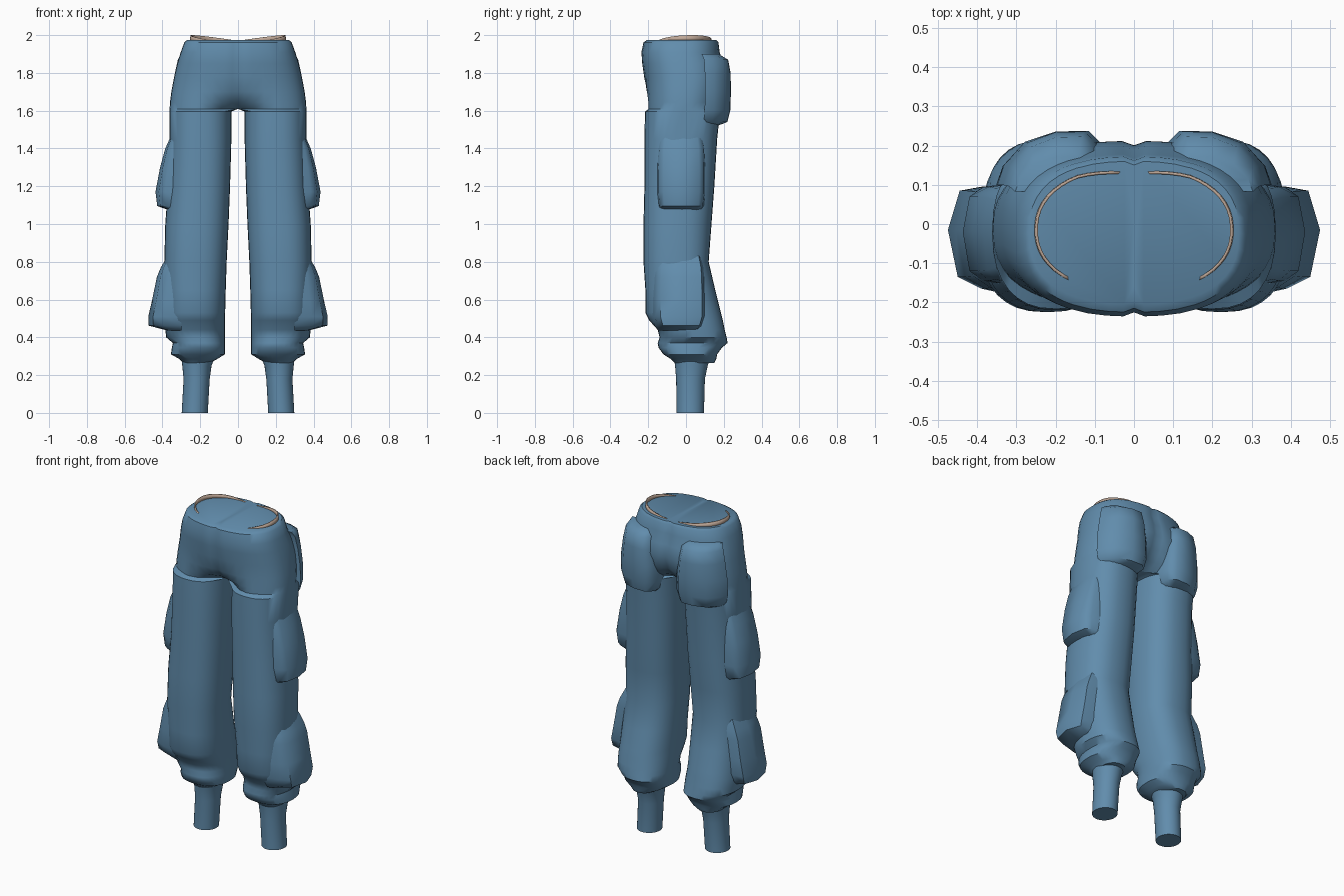
import bpy, bmesh, math

N = 32


def material(name, rgb):
    m = bpy.data.materials.new(name)
    m.diffuse_color = (*rgb, 1)
    return m


DENIM = material("denim blue", (0.12, 0.265, 0.415))
SKIN = material("tan", (0.52, 0.39, 0.31))


def spow(v, e):
    return math.copysign(abs(v) ** e, v)


def leg_ring(z, x0, x1, y0, y1, p=2.4):
    """Rounded oval section between the given limits."""
    pts = []
    for i in range(N):
        t = 2 * math.pi * i / N
        pts.append(((x0 + x1) / 2 + (x1 - x0) / 2 * spow(math.cos(t), 2 / p),
                    (y0 + y1) / 2 + (y1 - y0) / 2 * spow(math.sin(t), 2 / p), z))
    return pts


def hip_ring(z, w, y0, y1, dip, p=2.5):
    """Half of the hip section, flat against x = 0; dip narrows the middle."""
    pts, cx = [], w * 0.55
    yc, h = (y0 + y1) / 2, (y1 - y0) / 2
    for i in range(N):
        t = 2 * math.pi * i / N
        c, s = math.cos(t), math.sin(t)
        x = cx + (w - cx) * c if c >= 0 else max(0.0, cx + 1.5 * cx * c)
        y = max(0.0, 1 - (x / w) ** p) ** (1 / p)
        if x < cx:
            k = x / cx
            y *= dip + (1 - dip) * k * k * (3 - 2 * k)
        if x == 0:
            y *= min(1, abs(s) / 0.745)
        pts.append((x, yc + h * math.copysign(y, s) if abs(s) > 1e-6 else yc, z))
    return pts


def finish(name, bm, mat, angle=40):
    me = bpy.data.meshes.new(name)
    bm.to_mesh(me)
    bm.free()
    ob = bpy.data.objects.new(name, me)
    bpy.context.collection.objects.link(ob)
    me.materials.append(mat)
    bpy.ops.object.select_all(action='DESELECT')
    bpy.context.view_layer.objects.active = ob
    ob.select_set(True)
    bpy.ops.object.shade_smooth_by_angle(angle=math.radians(angle))
    mod = ob.modifiers.new("mirror", 'MIRROR')
    mod.use_clip = True
    mod.merge_threshold = 0.0005
    return ob


def loft(name, rings, mat, angle=40):
    """Skin rings from bottom to top, leaving the centre plane open."""
    bm = bmesh.new()
    vs = [[bm.verts.new(p) for p in r] for r in rings]
    n = len(rings[0])
    for a, b in zip(vs, vs[1:]):
        for i in range(n):
            j = (i + 1) % n
            quad = (a[i], a[j], b[j], b[i])
            if any(v.co.x > 1e-6 for v in quad):
                bm.faces.new(quad)
    bm.faces.new(vs[0][::-1])
    bm.faces.new(vs[-1])
    return finish(name, bm, mat, angle)


def pocket(name, base, profile, rings):
    """Bulging pocket: one outline scaled about a buried base point."""
    bx, by = base
    loft(name, [[(bx + (x - bx) * sx, by + (y - by) * sy, z) for x, y in profile]
                for z, sx, sy in rings], DENIM, 50)


# Trousers: baggy legs gathered at the cuff, joined into the hips
legs = [leg_ring(*r) for r in (
    (0.265, 0.15, 0.29, -0.06, 0.15),
    (0.285, 0.11, 0.31, -0.08, 0.16),
    (0.31, 0.07, 0.355, -0.12, 0.165),
    (0.345, 0.07, 0.35, -0.145, 0.19),
    (0.37, 0.07, 0.345, -0.15, 0.22),
    (0.40, 0.07, 0.38, -0.14, 0.215),
    (0.44, 0.07, 0.385, -0.15, 0.205),
    (0.49, 0.07, 0.39, -0.195, 0.195),
    (0.53, 0.068, 0.39, -0.215, 0.185),
    (0.65, 0.065, 0.39, -0.215, 0.155),
    (0.80, 0.06, 0.39, -0.225, 0.12),
    (1.00, 0.05, 0.385, -0.225, 0.135),
    (1.20, 0.042, 0.37, -0.22, 0.15),
    (1.45, 0.035, 0.362, -0.22, 0.165),
    (1.595, 0.035, 0.362, -0.217, 0.18))]
hips = [hip_ring(*r) for r in (
    (1.61, 0.362, -0.217, 0.185, 0.45),
    (1.645, 0.36, -0.217, 0.192, 0.75),
    (1.70, 0.353, -0.217, 0.20, 0.94),
    (1.78, 0.338, -0.222, 0.212, 1),
    (1.85, 0.322, -0.232, 0.20, 1),
    (1.91, 0.303, -0.236, 0.178, 1),
    (1.962, 0.284, -0.225, 0.172, 1),
    (1.975, 0.268, -0.205, 0.160, 1))]
loft("trousers", legs + hips, DENIM)

# Ankles below the cuffs
loft("ankle", [leg_ring(*r, p=2) for r in (
    (0.0, 0.16, 0.298, -0.05, 0.095),
    (0.18, 0.15, 0.288, -0.052, 0.1),
    (0.25, 0.14, 0.295, -0.058, 0.115),
    (0.30, 0.12, 0.30, -0.065, 0.13))], DENIM)

# Side cargo pockets, widest just above their lower edge
pocket("thigh_pocket", (0.30, -0.03),
       [(0.30, -0.16), (0.385, -0.145), (0.42, -0.12), (0.437, -0.02),
        (0.42, 0.07), (0.385, 0.095), (0.30, 0.105)],
       [(1.07, 0.4, 0.85), (1.095, 0.93, 0.95), (1.17, 1, 1),
        (1.30, 0.82, 1), (1.40, 0.62, 0.97), (1.48, 0.36, 0.88)])
pocket("shin_pocket", (0.30, -0.03),
       [(0.30, -0.185), (0.39, -0.165), (0.45, -0.135), (0.475, -0.015),
        (0.445, 0.085), (0.39, 0.095), (0.30, 0.105)],
       [(0.435, 0.4, 0.75), (0.462, 0.99, 0.88), (0.51, 1, 1),
        (0.60, 0.88, 1), (0.72, 0.74, 0.98), (0.77, 0.62, 0.95), (0.83, 0.42, 0.85)])

# Seat pockets at the back
pocket("seat_pocket", (0.20, 0.05),
       [(0.352, 0.10), (0.335, 0.15), (0.28, 0.21), (0.20, 0.236),
        (0.115, 0.238), (0.075, 0.20), (0.07, 0.10)],
       [(1.515, 0.72, 0.55), (1.54, 0.9, 0.9), (1.60, 1, 0.98),
        (1.70, 0.98, 1), (1.80, 0.88, 0.99), (1.87, 0.78, 0.92), (1.90, 0.68, 0.65)])

# Thin rim of the waist, rising at the sides and fading at front and back
bm = bmesh.new()
prev, STEPS = None, 20
for i in range(STEPS + 1):
    f = i / STEPS
    t = math.radians(-52 + 137 * f)
    x = 0.255 * spow(math.cos(t), 0.9)
    y = -0.015 + 0.163 * spow(math.sin(t), 0.9) - 0.012 * max(0, f - 0.8) * 5
    top = 1.974 + 0.026 * math.sin(math.pi * f) ** 0.9
    cur = [bm.verts.new((x, y, 1.965)), bm.verts.new((x * 0.99, y * 0.99, top))]
    if prev:
        bm.faces.new((prev[0], cur[0], cur[1], prev[1]))
    prev = cur
rim = finish("waist_rim", bm, SKIN)
solid = rim.modifiers.new("thickness", 'SOLIDIFY')
solid.thickness = 0.007
